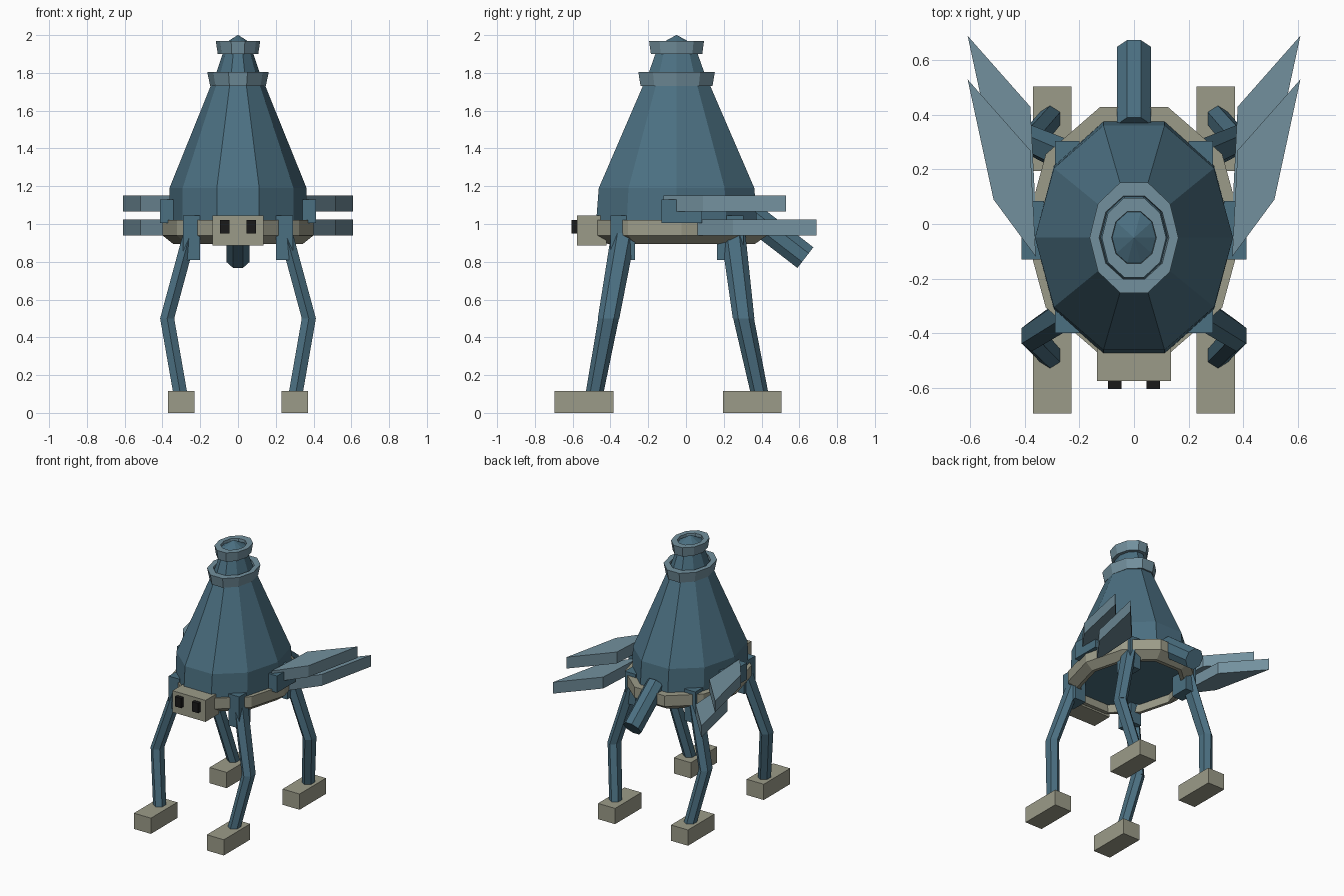
import bpy, bmesh
from math import pi, cos, sin
from mathutils import Vector

if "Cube" in bpy.data.objects:
    bpy.data.objects.remove(bpy.data.objects["Cube"])


def material(name, rgb):
    m = bpy.data.materials.new(name)
    m.diffuse_color = (*rgb, 1)
    m.use_nodes = True
    m.node_tree.nodes["Principled BSDF"].inputs["Base Color"].default_value = m.diffuse_color
    return m


BLUE = material("blue", (0.07, 0.16, 0.22))
PALE = material("pale_blue", (0.17, 0.28, 0.34))
STONE = material("stone", (0.33, 0.33, 0.25))
BLACK = material("black", (0.01, 0.01, 0.01))


def finish(name, bm, mat):
    bmesh.ops.recalc_face_normals(bm, faces=bm.faces)
    me = bpy.data.meshes.new(name)
    bm.to_mesh(me)
    bm.free()
    me.materials.append(mat)
    ob = bpy.data.objects.new(name, me)
    bpy.context.collection.objects.link(ob)
    return ob


def skin(name, rings, mat, loop=False):
    """Join rings of points; cap the ends, or close into a hollow ring."""
    bm = bmesh.new()
    vs = [[bm.verts.new(p) for p in r] for r in rings]
    n = len(vs[0])
    pairs = list(zip(vs, vs[1:]))
    if loop:
        pairs.append((vs[-1], vs[0]))
    else:
        bm.faces.new(vs[0])
        bm.faces.new(vs[-1])
    for a, b in pairs:
        for i in range(n):
            j = (i + 1) % n
            bm.faces.new((a[i], a[j], b[j], b[i]))
    return finish(name, bm, mat)


def ring(rx, ry, z, cx=0, cy=-0.05, n=10, a0=0.0):
    return [(cx + rx * cos(a0 + 2 * pi * i / n), cy + ry * sin(a0 + 2 * pi * i / n), z)
            for i in range(n)]


def box(name, x, y, z, mat):
    bm = bmesh.new()
    bmesh.ops.create_cube(bm, size=1)
    for v in bm.verts:
        v.co = [(lo + hi) / 2 + c * (hi - lo) for c, (lo, hi) in zip(v.co, (x, y, z))]
    return finish(name, bm, mat)


def span(s, a, b):
    return tuple(sorted((s * a, s * b)))


# Ten-sided shell with neck and pointed tip
skin("shell", [ring(*p) for p in [
    (0.355, 0.445, 0.96), (0.363, 0.447, 1.02), (0.363, 0.433, 1.19), (0.145, 0.188, 1.73),
    (0.115, 0.155, 1.80), (0.082, 0.118, 1.90), (0.08, 0.098, 1.95), (0.002, 0.002, 2.0)]], BLUE)

# Collars round the neck
skin("lower_collar", [ring(*p) for p in [
    (0.147, 0.200, 1.73), (0.163, 0.213, 1.805), (0.128, 0.160, 1.805), (0.110, 0.150, 1.73)]],
    PALE, True)
skin("upper_collar", [ring(*p) for p in [
    (0.107, 0.143, 1.90), (0.118, 0.153, 1.97), (0.082, 0.100, 1.97), (0.075, 0.095, 1.90)]],
    PALE, True)

# Belt under the shell, sloping in at the bottom
skin("belt", [ring(0.40 * k, 0.478 * k, z, cy=-0.025) for k, z in [
    (0.85, 1.02), (1.0, 1.02), (1.0, 0.94), (0.86, 0.895), (0.80, 0.895)]], STONE, True)

# Head with two eyes
box("head", (-0.136, 0.136), (-0.576, -0.42), (0.885, 1.045), STONE)

# Eight-sided tail pointing down and back
axis = Vector((0, 0.79, -0.61))
up = Vector((0, 0.61, 0.79))
tip = Vector((0, 0.632, 0.822))
section = [(0.067 * cos(pi / 8 + pi * i / 4), 0.075 * sin(pi / 8 + pi * i / 4)) for i in range(8)]
skin("tail", [[c + Vector((u, 0, 0)) + up * v for u, v in section]
              for c in (tip - axis * 0.36, tip)], BLUE)

WING = [(0.61, 0.53), (0.515, 0.09), (0.36, -0.12), (0.38, 0.27 + 0.16)]
for s, side in ((1, "right"), (-1, "left")):
    box(side + "_eye", span(s, 0.045, 0.095), (-0.605, -0.57), (0.95, 1.022), BLACK)
    # Wing mount and two stacked wing plates
    box(side + "_wing_mount", span(s, 0.33, 0.412), (-0.13, 0.085), (1.005, 1.13), BLUE)
    for label, dy, z0, z1 in (("upper", 0, 1.065, 1.15), ("lower", 0.16, 0.94, 1.025)):
        outline = [(0.61, 0.53), (0.515, 0.09), (0.36, -0.12), (0.38, 0.27)]
        skin(f"{side}_{label}_wing",
             [[(s * x, y + dy, z) for x, y in outline] for z in (z0, z1)], PALE)
    # Legs: hip block, thigh, shin and foot
    for end, hip_y, path_y, foot_y in (
            ("front", (-0.40, -0.27), (-0.325, -0.41, -0.485), (-0.695, -0.385)),
            ("back", (0.165, 0.305), (0.245, 0.305, 0.39), (0.195, 0.505))):
        name = f"{side}_{end}_"
        box(name + "hip", span(s, 0.20, 0.29), hip_y, (0.81, 1.045), BLUE)
        hip, knee, ankle = zip((s * 0.245, s * 0.375, s * 0.305), path_y, (0.98, 0.50, 0.10))
        for part, a, b, w0, w1 in (("thigh", hip, knee, 0.066, 0.057),
                                   ("shin", knee, ankle, 0.055, 0.047)):
            skin(name + part, [ring(0.043, w, p[2], p[0], p[1], 6, pi / 2)
                               for p, w in ((a, w0), (b, w1))], BLUE)
        box(name + "foot", span(s, 0.23, 0.37), foot_y, (0, 0.117), STONE)
